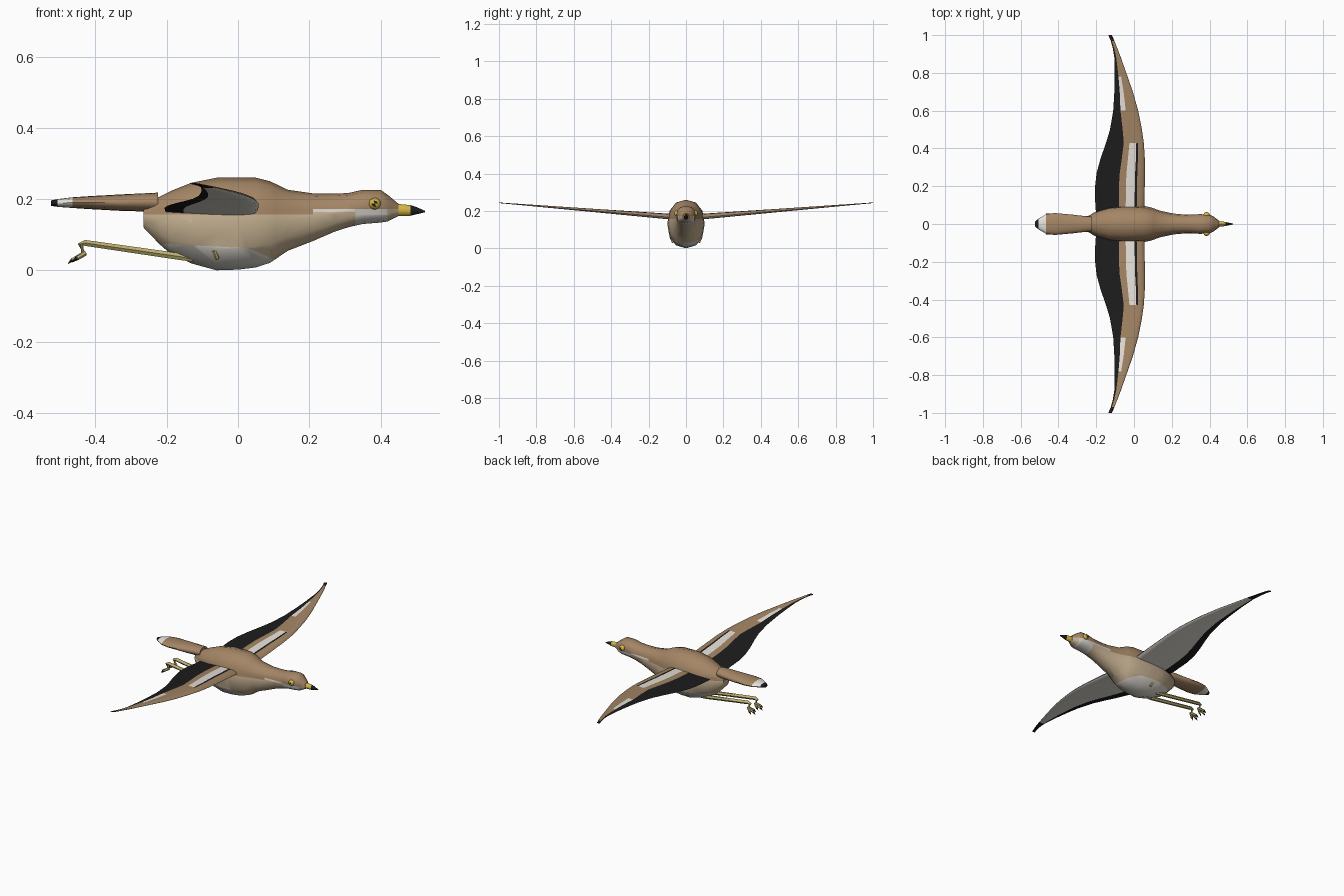
import bpy, bmesh, math
from mathutils import Vector

if "Cube" in bpy.data.objects:
    bpy.data.objects.remove(bpy.data.objects["Cube"])

COLOURS = [("brown", (0.37, 0.235, 0.13)), ("tan", (0.55, 0.43, 0.28)),
           ("belly_white", (0.68, 0.645, 0.59)), ("black", (0.012, 0.012, 0.012)),
           ("yellow", (0.68, 0.49, 0.06)), ("leg_olive", (0.52, 0.44, 0.16)),
           ("wing_white", (0.84, 0.80, 0.73))]
BROWN, TAN, WHITE, BLACK, YELLOW, OLIVE, PALE = range(7)
MATS = []
for n, c in COLOURS:
    m = bpy.data.materials.new(n)
    m.diffuse_color = (*c, 1)
    m.use_nodes = True
    m.node_tree.nodes["Principled BSDF"].inputs["Base Color"].default_value = m.diffuse_color
    MATS.append(m)


def lerp(table, x):
    """Piecewise linear lookup in a list of (x, value) pairs."""
    if x <= table[0][0]:
        return table[0][1]
    for (a, va), (b, vb) in zip(table, table[1:]):
        if x <= b:
            return va + (vb - va) * (x - a) / (b - a)
    return table[-1][1]


def finish(name, bm, rule, angle=50):
    """Turn a bmesh into a smooth object; rule(face) gives the colour."""
    bmesh.ops.recalc_face_normals(bm, faces=bm.faces)
    bm.normal_update()
    for f in bm.faces:
        f.material_index = rule(f)
    me = bpy.data.meshes.new(name)
    bm.to_mesh(me)
    bm.free()
    for m in MATS:
        me.materials.append(m)
    ob = bpy.data.objects.new(name, me)
    bpy.context.collection.objects.link(ob)
    bpy.ops.object.select_all(action='DESELECT')
    ob.select_set(True)
    bpy.context.view_layer.objects.active = ob
    bpy.ops.object.shade_smooth_by_angle(angle=math.radians(angle))
    return ob


def loft(name, rings, rule, cuts=(), angle=50):
    """Skin closed rings of points, cap the ends, cut along planes."""
    bm = bmesh.new()
    vs = [[bm.verts.new(p) for p in r] for r in rings]
    n = len(rings[0])
    for a, b in zip(vs, vs[1:]):
        for j in range(n):
            k = (j + 1) % n
            bm.faces.new((a[j], a[k], b[k], b[j]))
    bm.faces.new(vs[0])
    bm.faces.new(vs[-1])
    for co, no in cuts:
        bmesh.ops.bisect_plane(bm, geom=bm.verts[:] + bm.edges[:] + bm.faces[:],
                               plane_co=co, plane_no=no, dist=1e-5)
    return finish(name, bm, rule, angle)


def oval_rings(stations, n, power=1.0):
    """Oval sections along x from (x, top, bottom, half width)."""
    def sp(v):
        return math.copysign(abs(v) ** power, v)
    rings = []
    for x, top, bot, w in stations:
        angs = [2 * math.pi * i / n for i in range(n)]
        rings.append([(x, w * sp(math.sin(a)),
                       (top + bot) / 2 + (top - bot) / 2 * sp(math.cos(a))) for a in angs])
    return rings


def tube(name, pts, radii, colour, n=6):
    pts = [Vector(p) for p in pts]
    rings = []
    for i, (p, r) in enumerate(zip(pts, radii)):
        d = (pts[min(i + 1, len(pts) - 1)] - pts[max(i - 1, 0)]).normalized()
        q = d.to_track_quat('Z', 'Y')
        rings.append([p + q @ Vector((r * math.cos(2 * math.pi * k / n),
                                      r * math.sin(2 * math.pi * k / n), 0)) for k in range(n)])
    return loft(name, rings, lambda f: colour)


# Body, neck and head in one loft
def body_colour(f):
    c = f.calc_center_median()
    if c.x > 0.21:
        if c.z > 0.172:
            return BROWN
        low = 0.130 if 0.33 < c.x < 0.43 else 0.163
        return WHITE if c.z > low and c.x < 0.43 else TAN
    if c.z > 0.157:
        return BROWN
    edge = lerp([(-0.22, 0.075), (0.03, 0.062), (0.10, 0.03)], c.x)
    return WHITE if c.z < edge and -0.23 < c.x < 0.105 else TAN


BODY = [(-0.265, 0.185, 0.12, 0.028), (-0.22, 0.207, 0.073, 0.056), (-0.19, 0.222, 0.047, 0.073),
        (-0.13, 0.246, 0.019, 0.092), (-0.06, 0.26, 0.0, 0.10), (0.0, 0.26, 0.002, 0.10),
        (0.05, 0.26, 0.008, 0.096), (0.09, 0.25, 0.021, 0.088), (0.14, 0.226, 0.055, 0.07),
        (0.21, 0.216, 0.082, 0.055), (0.27, 0.215, 0.108, 0.05), (0.31, 0.217, 0.121, 0.05),
        (0.35, 0.226, 0.130, 0.052), (0.40, 0.226, 0.134, 0.05), (0.42, 0.212, 0.137, 0.04),
        (0.45, 0.187, 0.152, 0.018)]
Z, X = (0, 0, 1), (1, 0, 0)
loft("body", oval_rings(BODY, 12, 0.9), body_colour,
     [((0, 0, z), Z) for z in (0.157, 0.163, 0.172)] + [((x, 0, 0), X) for x in (0.105, 0.33)]
     + [((0, 0, 0.0635), (0.052, 0, 1)), ((0.03, 0, 0.062), (0.45, 0, 1))])

# Tail
TAIL = [(-0.525, 0.196, 0.181, 0.012), (-0.506, 0.2, 0.178, 0.028), (-0.465, 0.205, 0.175, 0.052),
        (-0.42, 0.208, 0.172, 0.058), (-0.33, 0.213, 0.167, 0.05), (-0.225, 0.218, 0.164, 0.038)]


def tail_colour(f):
    x = f.calc_center_median().x
    return BLACK if x < -0.506 else PALE if x < -0.465 else BROWN


loft("tail", oval_rings(TAIL, 16), tail_colour)

# Beak: yellow base, black tip
BEAK = [(0.44, 0.187, 0.152, 0.016), (0.484, 0.183, 0.153, 0.011),
        (0.5, 0.178, 0.157, 0.007), (0.525, 0.167, 0.163, 0.002)]
loft("beak", oval_rings(BEAK, 8), lambda f: BLACK if f.calc_center_median().x > 0.484 else YELLOW)

# Wing outline: (y, leading x, trailing x)
WING = [(0.05, 0.052, -0.20), (0.1, 0.055, -0.205), (0.2, 0.057, -0.206), (0.27, 0.057, -0.198),
        (0.35, 0.057, -0.176), (0.43, 0.052, -0.148), (0.5, 0.042, -0.127), (0.6, 0.022, -0.11),
        (0.7, -0.006, -0.104), (0.78, -0.034, -0.102), (0.88, -0.069, -0.104),
        (0.93, -0.088, -0.112), (0.97, -0.104, -0.123), (1.0, -0.117, -0.136)]
LEAD = [(y, a) for y, a, b in WING]
TRAIL = [(y, b) for y, a, b in WING]
BAND_A = [(0.43, 0.38), (0.6, 0.5)]    # rear edge of pale bar, as chord fraction
BAND_B = [(0.42, 0.52), (0.6, 0.71)]   # front edge of black trailing feathers


def wing_ring(y, s):
    lead, trail = lerp(LEAD, y), lerp(TRAIL, y)
    zc = 0.167 + (y - 0.1) * 0.0845
    thick = lerp([(0.1, 0.019), (0.5, 0.011), (1.0, 0.002)], y)
    ts = [0, 0.03, 0.08, 0.155, 0.2, lerp(BAND_A, y), lerp(BAND_B, y), 0.8, 1]

    def pt(t, k):
        return (lead + (trail - lead) * t, s * y, zc + k * thick * 4 * (math.sqrt(t) - t))
    return [pt(t, 1) for t in ts] + [pt(t, -0.6) for t in ts[-2:0:-1]]


def wing_colour(f):
    c = f.calc_center_median()
    y = abs(c.y)
    lead, trail = lerp(LEAD, y), lerp(TRAIL, y)
    t = (lead - c.x) / (lead - trail)
    if f.normal.z < 0:
        return BLACK if t > 0.8 or y > 0.88 else PALE
    if t > lerp(BAND_B, y) or y > 0.97:
        return BLACK
    a = lerp(BAND_A, y)
    if y < 0.43:
        return BLACK if 0.155 < t < 0.2 else PALE if 0.2 < t < a else BROWN
    return PALE if 0.6 < y < 0.78 and t > a else BROWN


for s, side in ((1, "left"), (-1, "right")):
    loft(side + "_wing", [wing_ring(w[0], s) for w in WING], wing_colour, angle=40)

    # Eye with a black pupil facing outwards
    bm = bmesh.new()
    bmesh.ops.create_icosphere(bm, subdivisions=2, radius=0.017)
    bmesh.ops.translate(bm, verts=bm.verts, vec=(0.384, s * 0.047, 0.187))
    finish(side + "_eye", bm, lambda f: BLACK if f.normal.y * s > 0.94 else YELLOW)

    # Trailing leg, knee stub, ankle and toes with claws
    y = s * 0.033
    tube(side + "_leg", [(-0.125, y, 0.03), (-0.16, y, 0.038), (-0.43, y, 0.077),
                         (-0.442, y, 0.074), (-0.433, y, 0.045)],
         [0.007, 0.011, 0.0095, 0.009, 0.008], OLIVE)
    tube(side + "_knee", [(-0.067, s * 0.079, 0.056), (-0.058, s * 0.070, 0.032)],
         [0.007, 0.006], OLIVE)
    for i, (dy, dx, dz) in enumerate(((-0.018, 0.004, 0), (0, -0.008, -0.004), (0.018, 0.004, 0))):
        tip = (-0.457 + dx, y + dy, 0.033 + dz)
        tube(f"{side}_toe_{i}", [(-0.43, y, 0.048), tip], [0.008, 0.006], OLIVE)
        tube(f"{side}_claw_{i}", [tip, (tip[0] - 0.012, tip[1] + dy * 0.2, tip[2] - 0.01)],
             [0.006, 0.001], BLACK)
